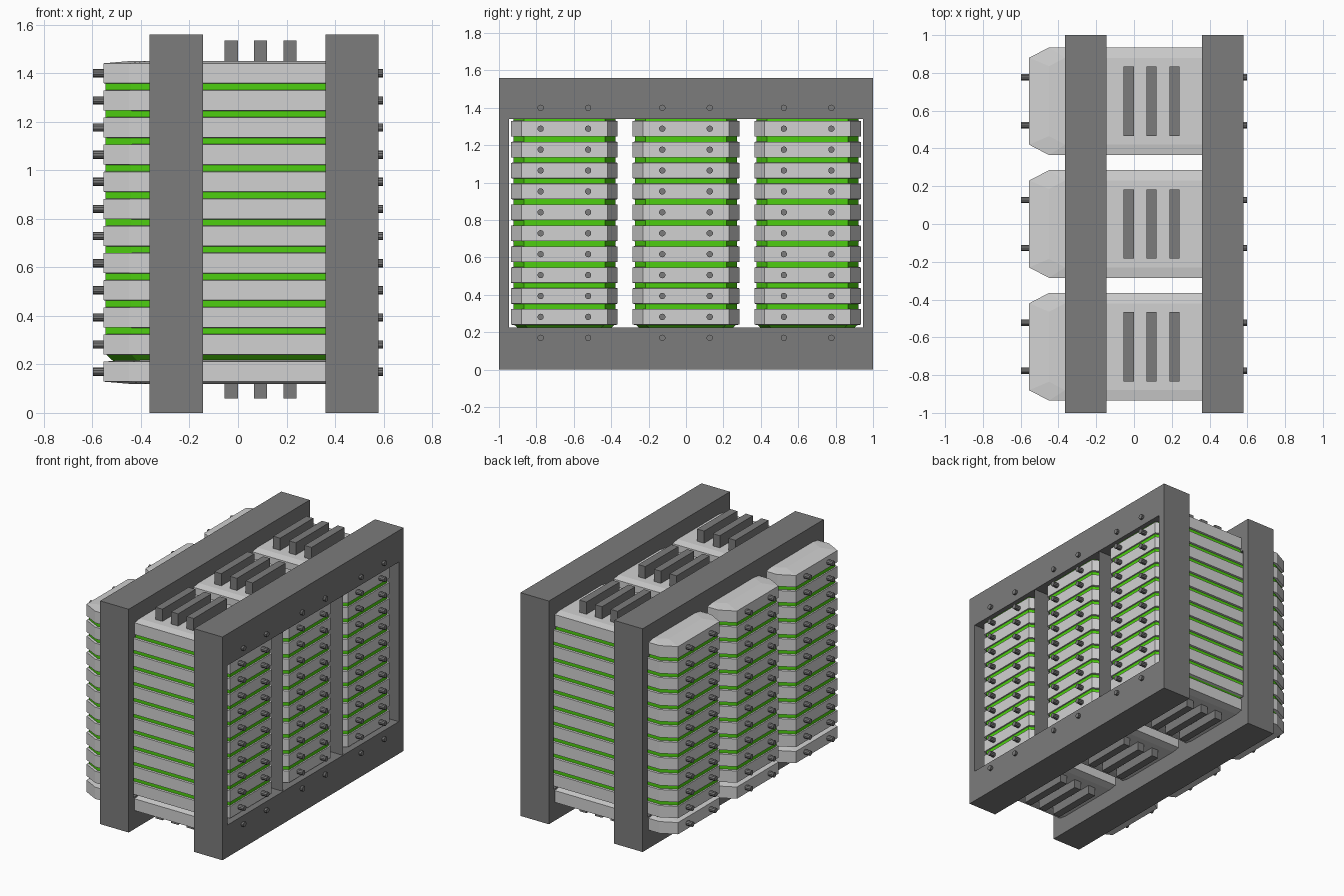
import bpy, bmesh, math

if "Cube" in bpy.data.objects:
    bpy.data.objects.remove(bpy.data.objects["Cube"])


def material(name, rgb):
    m = bpy.data.materials.new(name)
    m.diffuse_color = (*rgb, 1)
    m.use_nodes = True
    m.node_tree.nodes["Principled BSDF"].inputs["Base Color"].default_value = m.diffuse_color
    return m


DARK = material("dark_grey", (0.2, 0.2, 0.2))
LIGHT = material("light_grey", (0.64, 0.64, 0.64))
GREEN = material("green", (0.075, 0.62, 0.005))


def finish(bm, name, mat):
    bmesh.ops.recalc_face_normals(bm, faces=bm.faces[:])
    me = bpy.data.meshes.new(name)
    bm.to_mesh(me)
    bm.free()
    me.materials.append(mat)
    ob = bpy.data.objects.new(name, me)
    bpy.context.collection.objects.link(ob)
    return ob


def box(bm, x0, x1, y0, y1, z0, z1):
    vs = bmesh.ops.create_cube(bm, size=1)["verts"]
    for v in vs:
        v.co.x = x0 if v.co.x < 0 else x1
        v.co.y = y0 if v.co.y < 0 else y1
        v.co.z = z0 if v.co.z < 0 else z1


def loft(bm, cy, rings):
    """Stack of corner-cut rectangles; each ring = (z, half x, half y, cut x, cut y)."""
    loops = []
    for z, hx, hy, cx, cy2 in rings:
        pts = [(hx, hy - cy2), (hx - cx, hy), (cx - hx, hy), (-hx, hy - cy2),
               (-hx, cy2 - hy), (cx - hx, -hy), (hx - cx, -hy), (hx, cy2 - hy)]
        loops.append([bm.verts.new((x, y + cy, z)) for x, y in pts])
    for a, b in zip(loops, loops[1:]):
        for i in range(8):
            j = (i + 1) % 8
            bm.faces.new((a[i], a[j], b[j], b[i]))
    bm.faces.new(loops[0][::-1])
    bm.faces.new(loops[-1])


# two rectangular frames with thin dividers between the stacks
for name, x0, x1 in (("left_frame", -0.365, -0.145), ("right_frame", 0.36, 0.58)):
    bm = bmesh.new()
    outer = [(-1, 0), (1, 0), (1, 1.56), (-1, 1.56)]
    inner = [(-0.947, 0.225), (0.947, 0.225), (0.947, 1.34), (-0.947, 1.34)]
    o0, o1, i0, i1 = ([bm.verts.new((x, y, z)) for y, z in p]
                      for x, p in ((x0, outer), (x1, outer), (x0, inner), (x1, inner)))
    for i in range(4):
        j = (i + 1) % 4
        for a, b in ((o0, o1), (o1, i1), (i1, i0), (i0, o0)):
            bm.faces.new((a[i], a[j], b[j], b[i]))
    finish(bm, name, DARK)
    bm = bmesh.new()
    for y in (-0.33, 0.33):
        bm.faces.new([bm.verts.new((x, y, z)) for x, z in
                      ((x0, 0.225), (x1, 0.225), (x1, 1.34), (x0, 1.34))])
    finish(bm, name + "_dividers", DARK)

# three stacks
COUNT, Z0, STEP = 12, 0.17, 0.1118
for label, cy in (("front", -0.65), ("middle", 0.0), ("back", 0.65)):
    # green core seen in the gaps, tapered at both ends
    bm = bmesh.new()
    loft(bm, cy, [(0.2, 0.5, 0.225, 0.1, 0.055), (0.243, 0.546, 0.272, 0.105, 0.055),
                  (1.365, 0.546, 0.272, 0.105, 0.055), (1.405, 0.5, 0.225, 0.1, 0.055)])
    finish(bm, label + "_core", GREEN)

    # crowned slabs with cut corners, and the pegs through them
    slabs, pegs = bmesh.new(), bmesh.new()
    for k in range(COUNT):
        z = Z0 + STEP * k
        rim, top = (0.555, 0.285, 0.105, 0.055), (0.45, 0.23, 0.085, 0.045)
        loft(slabs, cy, [(z - 0.05, *top), (z - 0.041, *rim),
                         (z + 0.041, *rim), (z + 0.05, *top)])
        for dy in (-0.127, 0.127):
            vs = bmesh.ops.create_cone(pegs, cap_ends=True, segments=10, radius1=0.017,
                                       radius2=0.017, depth=1.195)["verts"]
            for v in vs:
                v.co = (v.co.z, v.co.x + cy + dy, v.co.y + z)
    finish(slabs, label + "_slabs", LIGHT)
    finish(pegs, label + "_pegs", DARK)

    # upright bars running through the stack
    bm = bmesh.new()
    for x in (-0.028, 0.093, 0.214):
        box(bm, x - 0.027, x + 0.027, cy - 0.183, cy + 0.183, 0.06, 1.535)
    finish(bm, label + "_bars", DARK)
